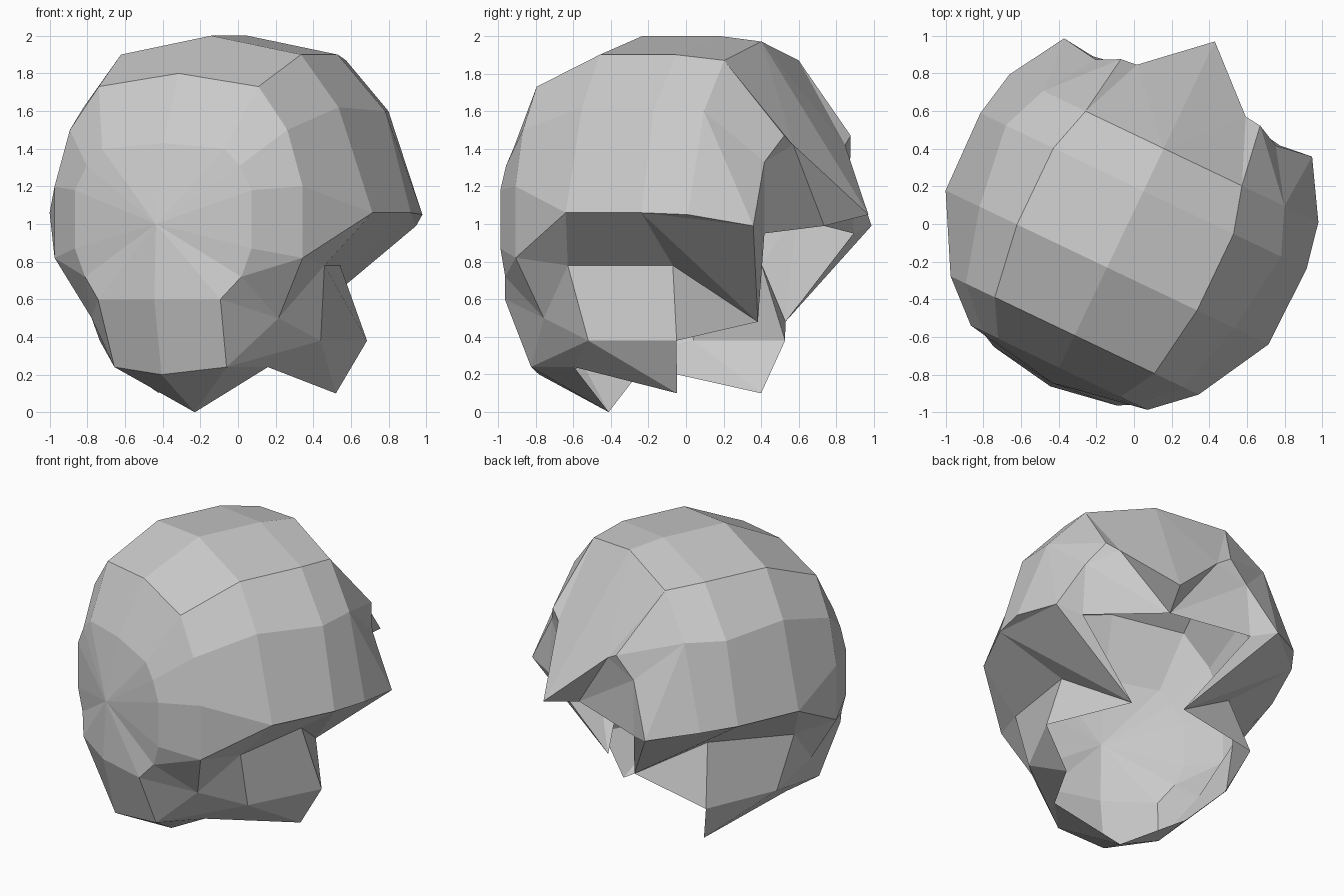
import bpy, bmesh, math
from mathutils import Vector

cube = bpy.data.objects.get("Cube")
if cube:
    bpy.data.objects.remove(cube, do_unlink=True)

bone = bpy.data.materials.new("bone_grey")
bone.use_nodes = True
bone.diffuse_color = (0.6, 0.6, 0.6, 1)
shader = bone.node_tree.nodes["Principled BSDF"]
shader.inputs["Base Color"].default_value = (0.6, 0.6, 0.6, 1)
shader.inputs["Roughness"].default_value = 0.8

HEAD_TURN = math.radians(-25.5)
HEAD_CENTRE = Vector((0, 0, 1))


def ring(depth, profile):
    """Half cross-section of the cranium, from the crown down one side."""
    return [Vector((side, depth, height)) for side, height in profile]


def build_part(name, faces):
    """Build one half as flat facets turned outward, then mirror it."""
    bm = bmesh.new()
    for corners in faces:
        middle = sum(corners, Vector()) / len(corners)
        face = bm.faces.new([bm.verts.new(c) for c in corners])
        face.normal_update()
        if face.normal.dot(middle - HEAD_CENTRE) < 0:
            face.normal_flip()
    bmesh.ops.remove_doubles(bm, verts=bm.verts, dist=0.001)
    mesh = bpy.data.meshes.new(name)
    bm.to_mesh(mesh)
    bm.free()
    mesh.materials.append(bone)
    part = bpy.data.objects.new(name, mesh)
    bpy.context.collection.objects.link(part)
    part.rotation_euler.z = HEAD_TURN
    part.location = (-0.027, 0.013, 0)
    mirror = part.modifiers.new("mirror", 'MIRROR')
    mirror.use_clip = True
    return part


def strip(first, second):
    """Quads between two neighbouring rings."""
    pairs = list(zip(first, second))
    return [(a, b, d, c) for (a, b), (c, d) in zip(pairs, pairs[1:])]


# Cranium cross-sections, from the back to the forehead
back = ring(-0.86, [(0, 1.43), (0.36, 1.4), (0.45, 1.31), (0.52, 1.18), (0.52, 0.87), (0.46, 0.72)])
rear = ring(-0.67, [(0, 1.8), (0.47, 1.73), (0.64, 1.5), (0.73, 1.2), (0.73, 0.82)])
middle = ring(-0.27, [(0, 2), (0.53, 1.9), (0.75, 1.62), (0.95, 1.06)])
temple = ring(0.18, [(0, 2), (0.53, 1.9), (0.81, 1.6), (0.96, 1.06)])
front = ring(0.43, [(0, 1.97), (0.46, 1.87), (0.71, 1.6), (0.91, 1.05)])

# Landmarks of the back and base
pole = Vector((0, -0.95, 1))
nape_mid = Vector((0, -0.97, 0.6))
nape = Vector((0.36, -0.91, 0.6))
base_mid = Vector((0, -0.88, 0.2))
base = Vector((0.33, -0.77, 0.24))
base_tip = Vector((0, -0.47, 0))
base_side = Vector((0.43, -0.47, 0.24))
hollow = Vector((0.55, -0.59, 0.5))

# Landmarks of the jaw flap and cheekbone
jaw_back = Vector((0.715, -0.37, 0.78))
jaw_front = Vector((0.55, 0.17, 0.78))
jaw_low_back = Vector((0.65, -0.28, 0.38))
jaw_corner = Vector((0.67, 0.25, 0.38))
jaw_tip = Vector((0.52, 0.18, 0.1))
cheek = Vector((0.73, 0.73, 0.99))
cheek_tip = Vector((0.17, 0.49, 0.48))

# Landmarks of the eye socket and nose
nose = Vector((0, 1.06, 1.05))
nose_root = Vector((0, 0.8, 0.99))
brow_inner = Vector((0.32, 0.77, 1.42))
brow_top = Vector((0.41, 0.76, 1.47))
brow_outer = Vector((0.53, 0.7, 1.33))
socket_low = Vector((0.55, 0.71, 0.95))

# Rounded dome with a fan closing the back
back_rim = back + [nape, nape_mid]
dome = [(pole, a, b) for a, b in zip(back_rim, back_rim[1:])]
dome += strip(back, rear) + strip(rear, middle)
dome += strip(middle, temple) + strip(temple, front)
dome += [(back[4], rear[4], back[5]), (rear[3], rear[4], middle[3])]
build_part("cranium", dome)

# Forehead and sides around the eyes
build_part("forehead", [
    (front[0], front[1], brow_inner),
    (front[0], brow_inner, nose),
    (front[1], brow_top, brow_inner),
    (front[1], front[2], brow_top),
    (front[2], brow_outer, brow_top),
    (front[2], front[3], cheek),
    (front[2], cheek, brow_outer),
    (brow_outer, cheek, socket_low),
])

# Recessed socket walls and the nose bridge
build_part("eye_sockets", [
    (brow_inner, brow_top, brow_outer),
    (brow_inner, brow_outer, nose_root),
    (brow_outer, socket_low, nose_root),
    (brow_inner, nose, nose_root),
])

# Undercut below the dome, running in to the cheekbone tips
build_part("cheekbones", [
    (rear[4], middle[3], jaw_back),
    (middle[3], temple[3], jaw_front, jaw_back),
    (temple[3], cheek_tip, jaw_front),
    (temple[3], front[3], cheek),
    (temple[3], cheek, cheek_tip),
    (cheek, cheek_tip, socket_low),
])

# Flaps hanging at each side
build_part("jaw_flaps", [
    (jaw_back, jaw_front, jaw_corner, jaw_low_back),
    (jaw_low_back, jaw_corner, jaw_tip),
    (jaw_low_back, jaw_tip, base_side),
    (jaw_front, jaw_corner, cheek_tip),
])

# Lower back and pointed base
build_part("skull_base", [
    (back[5], rear[4], hollow),
    (back[5], hollow, nape),
    (nape, hollow, base),
    (nape, base, base_mid, nape_mid),
    (rear[4], jaw_back, hollow),
    (hollow, jaw_back, jaw_low_back),
    (hollow, jaw_low_back, base),
    (base, jaw_low_back, base_side),
    (base, base_side, base_tip),
    (base, base_tip, base_mid),
])
